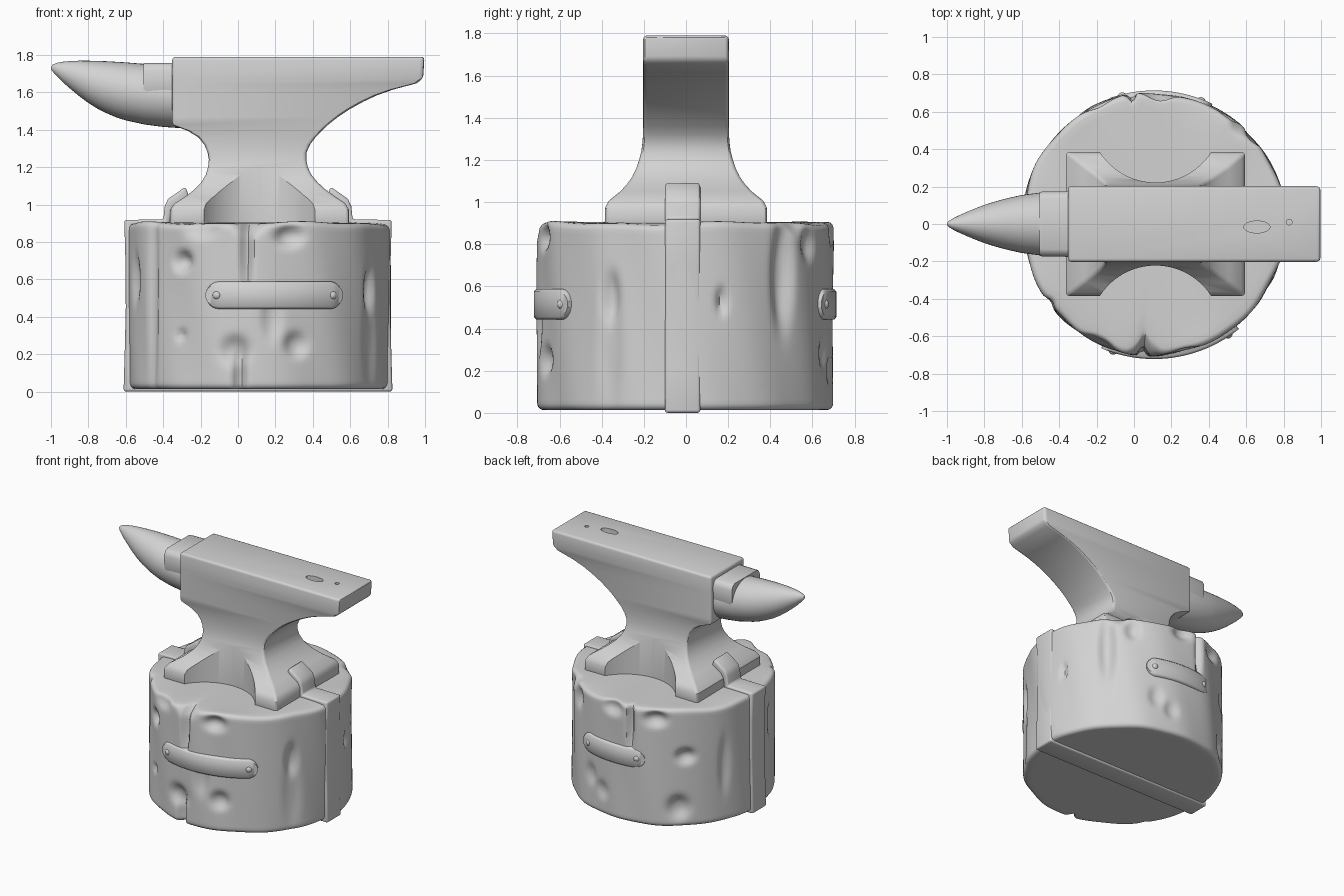
import bpy, bmesh, math
from math import sin, cos, pi, radians, sqrt, exp

grey = bpy.data.materials.new("plain grey")
grey.diffuse_color = (0.65, 0.65, 0.65, 1)
CX = 0.107  # centre of stump, strap and foot


def finish(ob, angle=40):
    ob.data.materials.clear()
    ob.data.materials.append(grey)
    bpy.ops.object.select_all(action='DESELECT')
    ob.select_set(True)
    bpy.context.view_layer.objects.active = ob
    for m in list(ob.modifiers):
        bpy.ops.object.modifier_apply(modifier=m.name)
    bpy.ops.object.shade_smooth_by_angle(angle=radians(angle))
    return ob


def loft(name, rings, bevel=0):
    """Skin a list of equal-length vertex rings and cap both ends."""
    bm = bmesh.new()
    rows = [[bm.verts.new(p) for p in r] for r in rings]
    n = len(rows[0])
    for a, b in zip(rows, rows[1:]):
        for i in range(n):
            j = (i + 1) % n
            bm.faces.new((a[i], a[j], b[j], b[i]))
    bm.faces.new(rows[0][::-1])
    bm.faces.new(rows[-1])
    bmesh.ops.recalc_face_normals(bm, faces=bm.faces)
    me = bpy.data.meshes.new(name)
    bm.to_mesh(me)
    bm.free()
    ob = bpy.data.objects.new(name, me)
    bpy.context.collection.objects.link(ob)
    if bevel:
        m = ob.modifiers.new("bevel", 'BEVEL')
        m.width, m.segments, m.limit_method, m.angle_limit = bevel, 3, 'ANGLE', radians(40)
    return ob


# Stump: lathe with dents (angle, z, half angle, half height, depth)
DENTS = [
    (-95, 0.78, 2.2, 0.24, 0.05), (-94, 0.93, 6, 0.07, 0.07), (-98, 0.06, 2.5, 0.14, 0.05),
    (-125, 0.70, 4.5, 0.05, 0.05), (-76, 0.83, 6, 0.05, 0.045), (-100, 0.22, 6, 0.07, 0.04),
    (-73, 0.25, 5, 0.06, 0.035), (-126, 0.30, 2.5, 0.03, 0.02), (-84, 0.40, 4, 0.12, 0.025),
    (-115, 0.88, 7, 0.05, 0.03), (-143, 0.5, 3, 0.5, 0.025), (-31, 0.55, 3.5, 0.11, 0.035),
    (-31, 0.30, 5, 0.25, 0.015), (41, 0.66, 4.5, 0.24, 0.045), (56, 0.80, 4, 0.07, 0.03),
    (14, 0.53, 2, 0.06, 0.03), (70, 0.28, 4, 0.07, 0.02),
    (100, 0.78, 2, 0.22, 0.045), (115, 0.83, 6, 0.05, 0.045), (88, 0.86, 6, 0.05, 0.04),
    (132, 0.55, 5, 0.05, 0.04), (128, 0.16, 6, 0.08, 0.04), (80, 0.2, 4, 0.06, 0.02),
    (155, 0.45, 3, 0.2, 0.02), (-160, 0.6, 4, 0.12, 0.025), (48, 0.92, 5, 0.06, 0.04),
]


def stump_radius(a, z):
    r = 0.702 + 0.005 * sin(3 * a + 1) + 0.004 * sin(7 * a + 2 * z) + 0.003 * sin(13 * a + 5 * z)
    for ang, dz, wa, wz, depth in DENTS:
        da = (math.degrees(a) - ang + 180) % 360 - 180
        q = (da / wa) ** 2 + ((z - dz) / wz) ** 2
        if q < 4:
            r -= depth * exp(-q ** 1.5)
    return r


Z0, Z1, RND, N = 0.013, 0.905, 0.032, 240
prof = [(s, 0, Z0) for s in (0.05, 0.4, 0.75, 0.9)]
prof += [(1, RND * (1 - sin(t * pi / 8)), Z0 + RND * (1 - cos(t * pi / 8))) for t in range(5)]
prof += [(1, 0, Z0 + RND + (Z1 - Z0 - 2 * RND) * k / 40) for k in range(1, 40)]
prof += [(1, RND * (1 - cos(t * pi / 8)), Z1 - RND * (1 - sin(t * pi / 8))) for t in range(5)]
prof += [(s, 0, Z1) for s in (0.9, 0.75, 0.4, 0.05)]
rings = []
for s, inset, z in prof:
    ring = []
    for i in range(N):
        a = 2 * pi * i / N
        r = (stump_radius(a, z) - inset) * s
        dz = (0.006 * sin(4 * a) + 0.004 * sin(9 * a) - 0.004) * s ** 6 if z > 0.5 else 0
        ring.append((CX + r * cos(a), r * sin(a), z + dz * (z / Z1) ** 4))
    rings.append(ring)
finish(loft("stump", rings), 50)

# Iron strap wrapped under the stump and up onto both feet (inner x, z, outer x, z)
half = [(0.475, 1.04, 0.495, 1.095), (0.56, 0.98, 0.588, 1.03), (0.572, 0.96, 0.606, 0.99),
        (0.58, 0.885, 0.613, 0.92), (0.775, 0.885, 0.822, 0.918), (0.775, 0.70, 0.816, 0.70),
        (0.775, 0.45, 0.814, 0.45), (0.775, 0.2, 0.82, 0.2), (0.775, 0.04, 0.826, 0.0)]
path = half + [(2 * CX - a, b, 2 * CX - c, d) for a, b, c, d in reversed(half)]
finish(loft("hold_down_strap", [[(a, -0.10, b), (c, -0.10, d), (c, 0.068, d), (a, 0.068, b)]
                                for a, b, c, d in path], bevel=0.014))


# Riveted side plates following the stump
def plate(name, a0, a1, zc, ro, hh=0.073, ri=0.64, n=36):
    rings = []
    arc = radians(a1 - a0) * ro
    for k in range(n + 1):
        t = (1 - cos(pi * k / n)) / 2
        a = radians(a0 + (a1 - a0) * t)
        d = min(min(t, 1 - t) * arc, hh)
        h = max(sqrt(hh * hh - (hh - d) ** 2), 0.015)
        rings.append([(CX + r * cos(a), r * sin(a), zc + v * h) for r, v in
                      ((ri, -1), (ro - 0.012, -1), (ro, -0.82), (ro, 0.82), (ro - 0.012, 1), (ri, 1))])
    finish(loft(name, rings), 50)
    for i, a in enumerate((radians(a0 + 5), radians(a1 - 5))):
        rc = ro - 0.014
        bpy.ops.mesh.primitive_uv_sphere_add(segments=20, ring_count=10, radius=0.025,
                                             location=(CX + rc * cos(a), rc * sin(a), zc))
        bpy.context.object.name = f"{name}_rivet_{i + 1}"
        finish(bpy.context.object)


plate("front_plate", -113, -51, 0.515, 0.722)
plate("back_plate", 64, 109, 0.515, 0.714)

# Anvil body: rectangles stacked upward (z, left x, right x, half depth)
body = [(0.885, -0.364, 0.594, 0.385), (0.97, -0.364, 0.594, 0.385), (1.005, -0.34, 0.575, 0.368),
        (1.05, -0.27, 0.51, 0.312), (1.085, -0.228, 0.462, 0.28), (1.12, -0.195, 0.425, 0.255),
        (1.16, -0.172, 0.392, 0.236), (1.20, -0.16, 0.373, 0.222), (1.24, -0.156, 0.365, 0.212),
        (1.28, -0.163, 0.367, 0.207), (1.32, -0.18, 0.385, 0.204), (1.36, -0.213, 0.415, 0.203),
        (1.395, -0.27, 0.45, 0.203), (1.425, -0.352, 0.48, 0.203), (1.47, -0.352, 0.537, 0.203),
        (1.51, -0.352, 0.598, 0.203), (1.55, -0.352, 0.67, 0.203), (1.585, -0.352, 0.745, 0.203),
        (1.615, -0.352, 0.83, 0.203), (1.648, -0.352, 0.955, 0.203), (1.675, -0.352, 0.99, 0.203),
        (1.79, -0.352, 0.997, 0.203)]
anvil = loft("anvil_body", [[(l, -h, z), (r, -h, z), (r, h, z), (l, h, z)] for z, l, r, h in body],
             bevel=0.018)


def cut(target, x, y, z, rx, ry, depth, sides):
    bpy.ops.mesh.primitive_cylinder_add(vertices=sides, radius=1, depth=depth, location=(x, y, z))
    c = bpy.context.object
    c.name = "cutter"
    c.hide_render = True
    c.scale = (rx, ry, 1)
    bpy.context.view_layer.update()
    m = target.modifiers.new("cut", 'BOOLEAN')
    m.operation, m.object, m.solver = 'DIFFERENCE', c, 'EXACT'
    return c


cutters = [cut(anvil, 0.115, s * 0.575, 1.05, 0.353, 0.353, 0.6, 96) for s in (-1, 1)]  # foot arches
cutters.append(cut(anvil, 0.657, -0.016, 1.79, 0.07, 0.032, 0.10, 32))  # hardy hole
cutters.append(cut(anvil, 0.83, 0.01, 1.79, 0.015, 0.015, 0.10, 16))    # pritchel hole
finish(anvil, 30)
for c in cutters:
    bpy.data.objects.remove(c)

# Horn: ellipses along x (x, top z, bottom z, half width)
horn = [(-0.30, 1.745, 1.408, 0.175), (-0.40, 1.747, 1.415, 0.174), (-0.50, 1.752, 1.428, 0.168),
        (-0.60, 1.76, 1.45, 0.155), (-0.65, 1.763, 1.466, 0.144), (-0.70, 1.766, 1.487, 0.132),
        (-0.75, 1.768, 1.512, 0.118), (-0.80, 1.769, 1.543, 0.102), (-0.85, 1.769, 1.58, 0.083),
        (-0.90, 1.767, 1.622, 0.062), (-0.94, 1.763, 1.657, 0.044), (-0.97, 1.757, 1.688, 0.029),
        (-0.99, 1.748, 1.71, 0.016), (-0.999, 1.738, 1.722, 0.006)]
finish(loft("horn", [[(x, w * cos(2 * pi * i / 40), (t + b) / 2 + (t - b) / 2 * sin(2 * pi * i / 40))
                      for i in range(40)] for x, t, b, w in horn]))

# Step block between horn and table, fading into the horn's widest line
step = [(-0.15, 1.55), (-0.172, 1.62), (-0.174, 1.715), (-0.16, 1.745), (-0.135, 1.757)]
step += [(-y, z) for y, z in reversed(step)]
finish(loft("horn_step", [[(x, y * k, z) for y, z in step] for x, k in
                          ((-0.505, 0.97), (-0.49, 1), (-0.30, 1.01))]))
